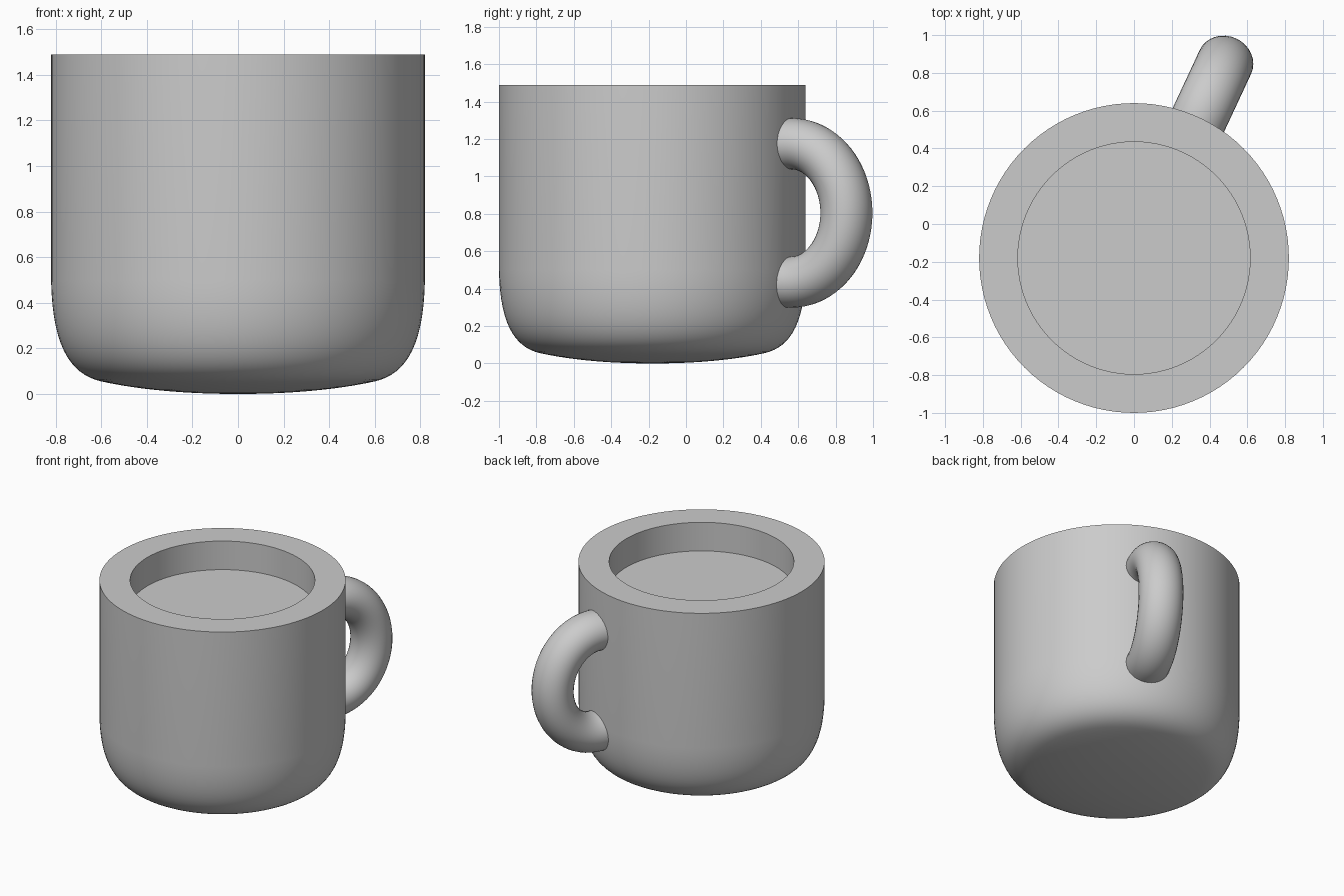
import bpy, math
from mathutils import Vector
from mathutils.geometry import interpolate_bezier

if "Cube" in bpy.data.objects:
    bpy.data.objects.remove(bpy.data.objects["Cube"])

CUP_Y = -0.18


def make_object(name, rings, closed_ends=True):
    """Skin equal-length closed rings into a tube with capped ends."""
    n = len(rings[0])
    verts = [v for ring in rings for v in ring]
    faces = []
    for i in range(len(rings) - 1):
        for j in range(n):
            k = (j + 1) % n
            faces.append((i * n + j, i * n + k, (i + 1) * n + k, (i + 1) * n + j))
    if closed_ends:
        faces.append(tuple(reversed(range(n))))
        faces.append(tuple((len(rings) - 1) * n + j for j in range(n)))
    mesh = bpy.data.meshes.new(name)
    mesh.from_pydata(verts, [], faces)
    mesh.update()
    obj = bpy.data.objects.new(name, mesh)
    bpy.context.collection.objects.link(obj)
    bpy.context.view_layer.objects.active = obj
    obj.select_set(True)
    bpy.ops.object.shade_smooth_by_angle(angle=math.radians(35))
    obj.select_set(False)
    return obj


def bezier(points, count):
    return [Vector(p) for p in
            interpolate_bezier(*[Vector((r, 0, z)) for r, z in points], count)]


# Cup: lathed profile with domed base, rounded corner, flat rim and shallow well
base = bezier([(0.004, 0), (0.25, 0), (0.45, 0.022), (0.6, 0.055)], 12)
corner = bezier([(0.6, 0.055), (0.73, 0.085), (0.815, 0.2), (0.82, 0.5)], 16)
wall = [Vector((r, 0, z)) for r, z in
        [(0.82, 1.49), (0.615, 1.49), (0.615, 1.28), (0.004, 1.28)]]
profile = base + corner[1:] + wall
SIDES = 96
angles = [2 * math.pi * j / SIDES for j in range(SIDES)]
make_object("cup_body", [[(p.x * math.cos(a), CUP_Y + p.x * math.sin(a), p.z)
                          for a in angles] for p in profile])

# Handle: half-ellipse sweep with stubs buried in the cup wall
out = Vector((math.cos(math.radians(65)), math.sin(math.radians(65)), 0))
side = Vector((-out.y, out.x, 0))
up = Vector((0, 0, 1))
centre = Vector((0, CUP_Y, 0.805)) + out * 0.82
REACH, RISE, WIDE, THICK = 0.325, 0.37, 0.15, 0.137
path = [(-0.12, -RISE, 0, -1)]
for i in range(41):
    t = math.pi * (i / 40 - 0.5)
    normal = Vector((RISE * math.cos(t), REACH * math.sin(t))).normalized()
    path.append((REACH * math.cos(t), RISE * math.sin(t), normal.x, normal.y))
path.append((-0.12, RISE, 0, 1))
rings = []
for u, w, nu, nw in path:
    mid = centre + out * u + up * w
    normal = out * nu + up * nw
    rings.append([mid + side * WIDE * math.cos(2 * math.pi * j / 32)
                  + normal * THICK * math.sin(2 * math.pi * j / 32)
                  for j in range(32)])
handle = make_object("handle", rings)

# Make all faces point outward
import bmesh
for obj in bpy.context.collection.objects:
    bm = bmesh.new()
    bm.from_mesh(obj.data)
    bmesh.ops.recalc_face_normals(bm, faces=bm.faces)
    bm.to_mesh(obj.data)
    bm.free()
